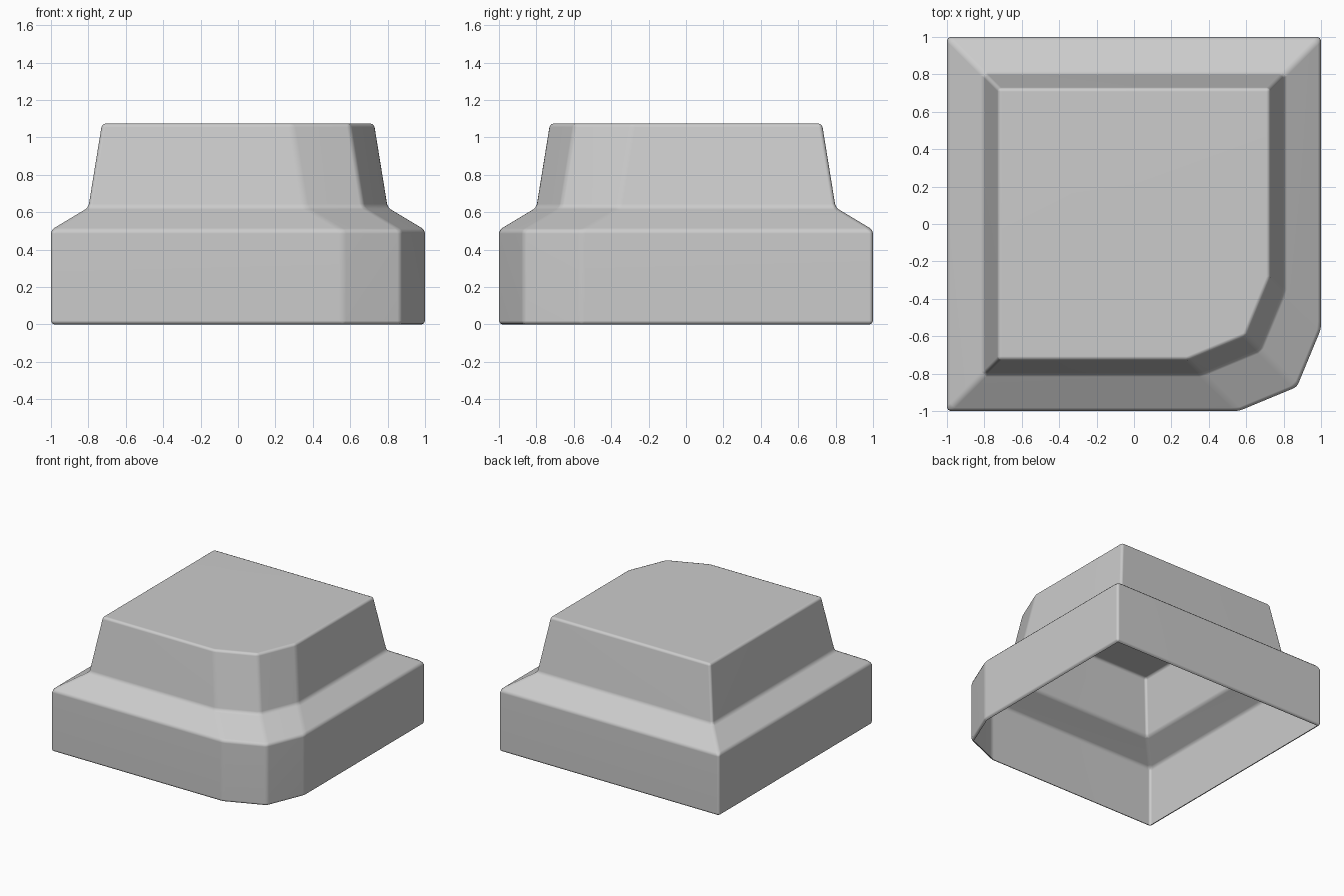
import bpy, bmesh
from math import cos, sin, radians

if "Cube" in bpy.data.objects:
    bpy.data.objects.remove(bpy.data.objects["Cube"])

CUT = 0.44  # radius of the faceted front-right corner


def outline(h):
    """Square of half-width h with one two-facet corner at +x, -y."""
    c = h - CUT
    corner = [(c + CUT * cos(radians(a)), -c + CUT * sin(radians(a)))
              for a in (-90, -45, 0)]
    return [(-h, -h)] + corner + [(h, h), (-h, h)]


# Stacked levels: (height, half-width) for skirt, sloped shoulder and tapered top
levels = [(0.0, 1.0), (0.505, 1.0), (0.625, 0.80), (1.075, 0.727)]
bm = bmesh.new()
rings = [[bm.verts.new((x, y, z)) for x, y in outline(h)] for z, h in levels]
for low, high in zip(rings, rings[1:]):
    for i in range(len(low)):
        j = (i + 1) % len(low)
        bm.faces.new((low[i], low[j], high[j], high[i]))
bm.faces.new(rings[-1])
bm.faces.new(rings[0][::-1])

# Small rounded edges everywhere
bmesh.ops.bevel(bm, geom=bm.edges[:], offset=0.02, offset_type='OFFSET',
                segments=2, profile=0.5, affect='EDGES', clamp_overlap=True)

# Open underside: the bottom bevel stays as a thin curled lip
bottom = [f for f in bm.faces if f.normal.z < -0.99 and f.calc_area() > 1]
bmesh.ops.delete(bm, geom=bottom, context='FACES')

mesh = bpy.data.meshes.new("stepped_cover")
bm.to_mesh(mesh)
bm.free()
cover = bpy.data.objects.new("stepped_cover", mesh)
bpy.context.collection.objects.link(cover)

# Smooth shading with flat faces kept by weighted normals
mesh.shade_smooth()
weighted = cover.modifiers.new("face_weighting", 'WEIGHTED_NORMAL')
weighted.keep_sharp = True
